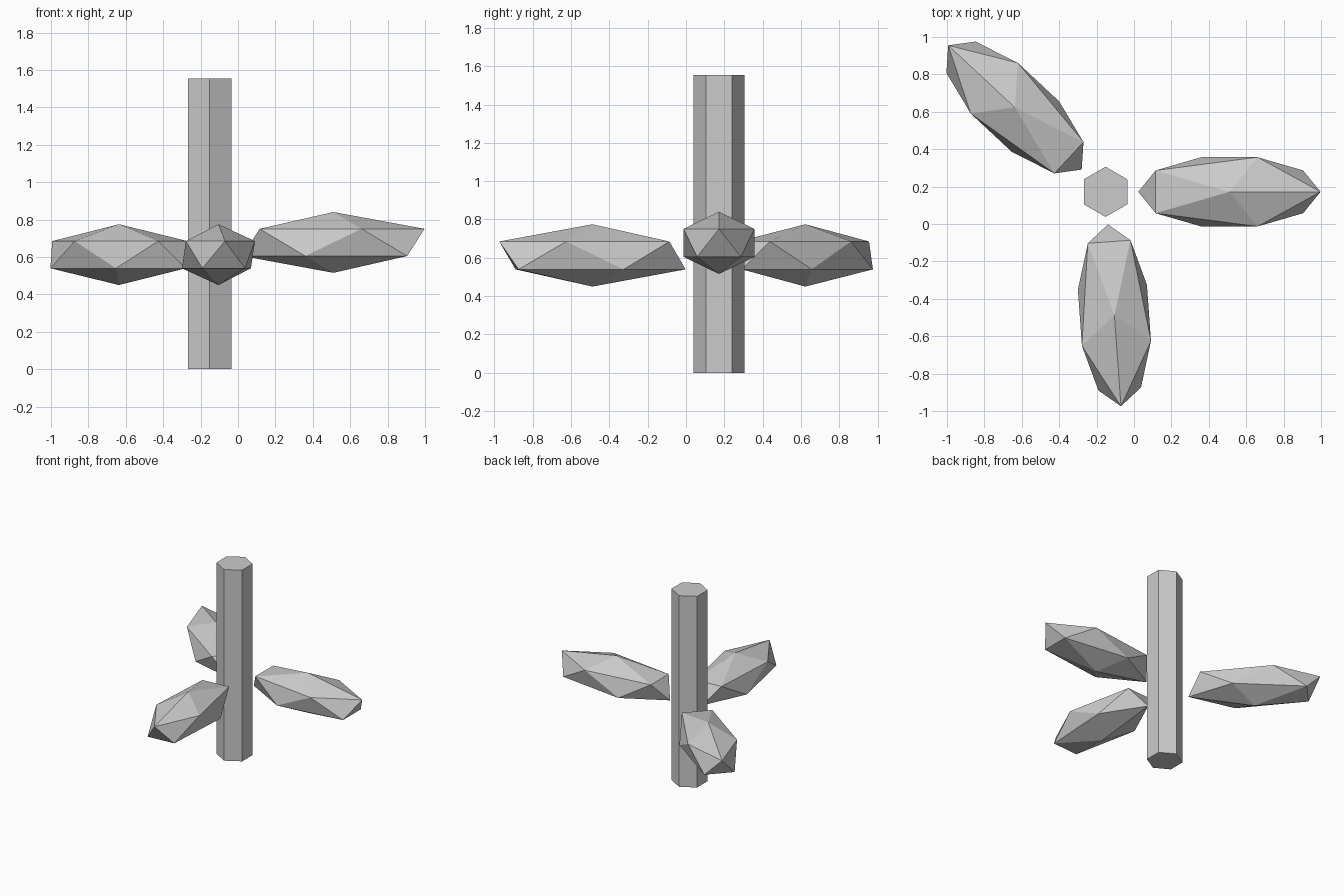
import bpy
from math import radians, cos, sin, pi

if "Cube" in bpy.data.objects:
    bpy.data.objects.remove(bpy.data.objects["Cube"])

CX, CY = -0.152, 0.172      # pole axis
HEIGHT, RADIUS = 1.555, 0.134
REACH = 0.662               # pole axis to leaf centre

# Hexagonal upright pole, corners pointing front and back
bpy.ops.mesh.primitive_cylinder_add(vertices=6, radius=RADIUS, depth=HEIGHT,
                                    location=(CX, CY, HEIGHT / 2))
bpy.context.object.name = "pole"


# Leaf: stretched icosahedron pointing away from the pole
def leaf(name, angle, z):
    a = radians(angle)
    bpy.ops.mesh.primitive_ico_sphere_add(
        subdivisions=1, radius=1,
        location=(CX + REACH * cos(a), CY + REACH * sin(a), z),
        rotation=(0, 0, a))
    ob = bpy.context.object
    ob.name = name
    ob.scale = (0.545, 0.2175, 0.1625)


leaf("right_leaf", 0, 0.678)
leaf("back_leaf", 137.05, 0.6125)
leaf("front_leaf", 274.1, 0.6125)
